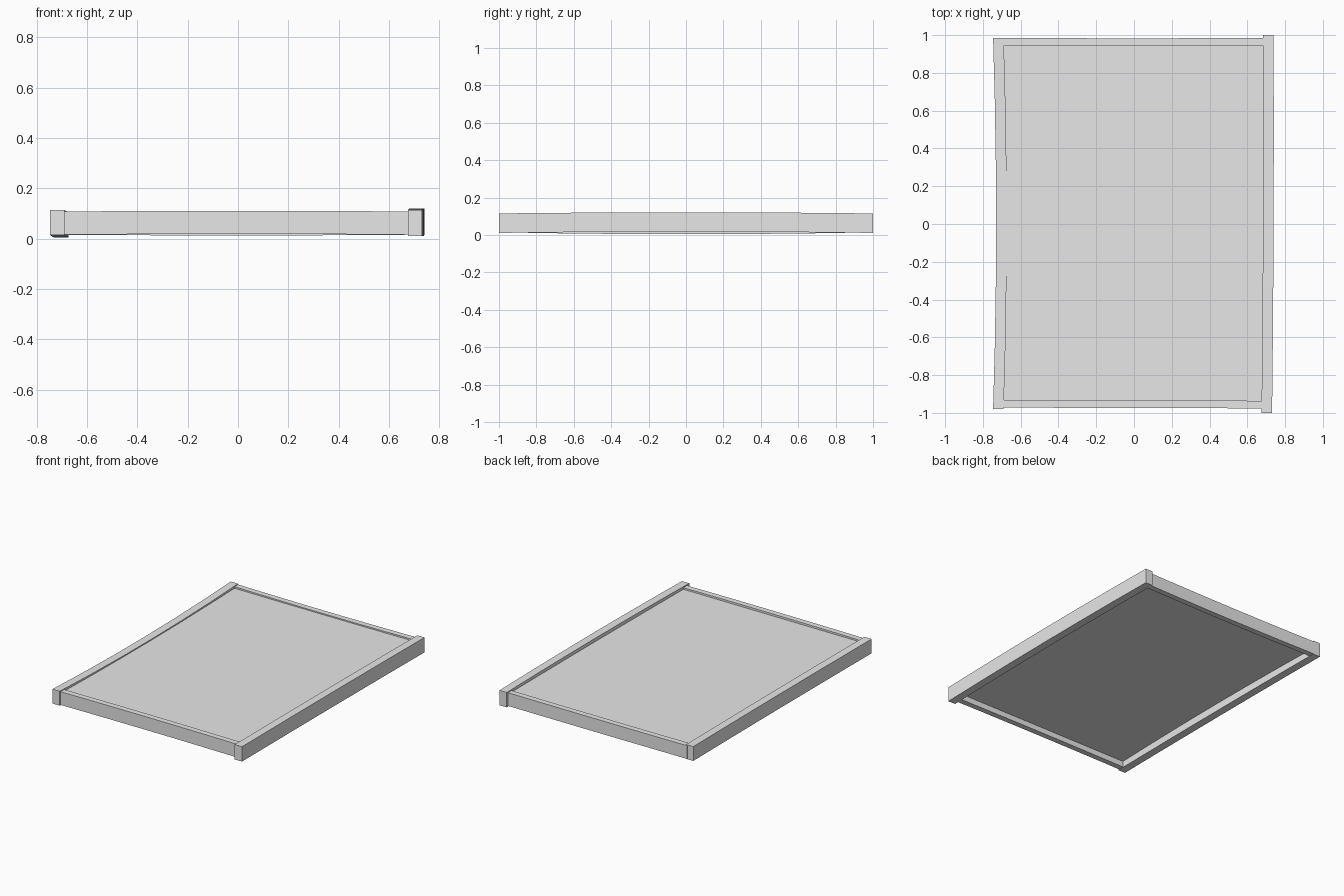
import bpy, bmesh

if "Cube" in bpy.data.objects:
    bpy.data.objects.remove(bpy.data.objects["Cube"])

grey = bpy.data.materials.new("weathered grey")
grey.diffuse_color = (0.8, 0.8, 0.8, 1)
grey.use_nodes = True
grey.node_tree.nodes["Principled BSDF"].inputs["Base Color"].default_value = grey.diffuse_color


def rail(name, axis, start, end, half_w, half_h, bow, segs=6):
    """Box beam from start to end whose middle is pushed out by bow."""
    bm = bmesh.new()
    rings = []
    for i in range(segs + 1):
        t = i / segs
        k = 4 * t * (1 - t)
        c = [start[j] + (end[j] - start[j]) * t + bow[j] * k for j in range(3)]
        ring = []
        for a, b in ((-1, -1), (1, -1), (1, 1), (-1, 1)):
            p = list(c)
            p[1 - axis] += a * half_w
            p[2] += b * half_h
            ring.append(bm.verts.new(p))
        rings.append(ring)
    for r, s in zip(rings, rings[1:]):
        for j in range(4):
            bm.faces.new((r[j], r[(j + 1) % 4], s[(j + 1) % 4], s[j]))
    bm.faces.new(rings[0])
    bm.faces.new(rings[-1])
    bmesh.ops.recalc_face_normals(bm, faces=bm.faces)
    me = bpy.data.meshes.new(name)
    bm.to_mesh(me)
    bm.free()
    me.materials.append(grey)
    ob = bpy.data.objects.new(name, me)
    bpy.context.collection.objects.link(ob)
    return ob


# Long side rails, slightly warped
rail("left_rail", 1, (-0.718, -0.98, 0.064), (-0.718, 0.985, 0.064), 0.028, 0.05, (0.016, 0, -0.01))
rail("right_rail", 1, (0.703, -1.0, 0.063), (0.711, 1.0, 0.063), 0.028, 0.052, (0.004, 0, 0.006))

# Short cross rails between them
rail("front_rail", 0, (-0.70, -0.952, 0.062), (0.69, -0.956, 0.062), 0.02, 0.046, (0, 0, 0.003))
rail("back_rail", 0, (-0.70, 0.966, 0.062), (0.69, 0.966, 0.062), 0.02, 0.046, (0, -0.003, -0.003))

# Recessed centre panel
rail("panel", 1, (0, -0.95, 0.077), (0, 0.96, 0.077), 0.70, 0.02, (0, 0, 0), 1)
